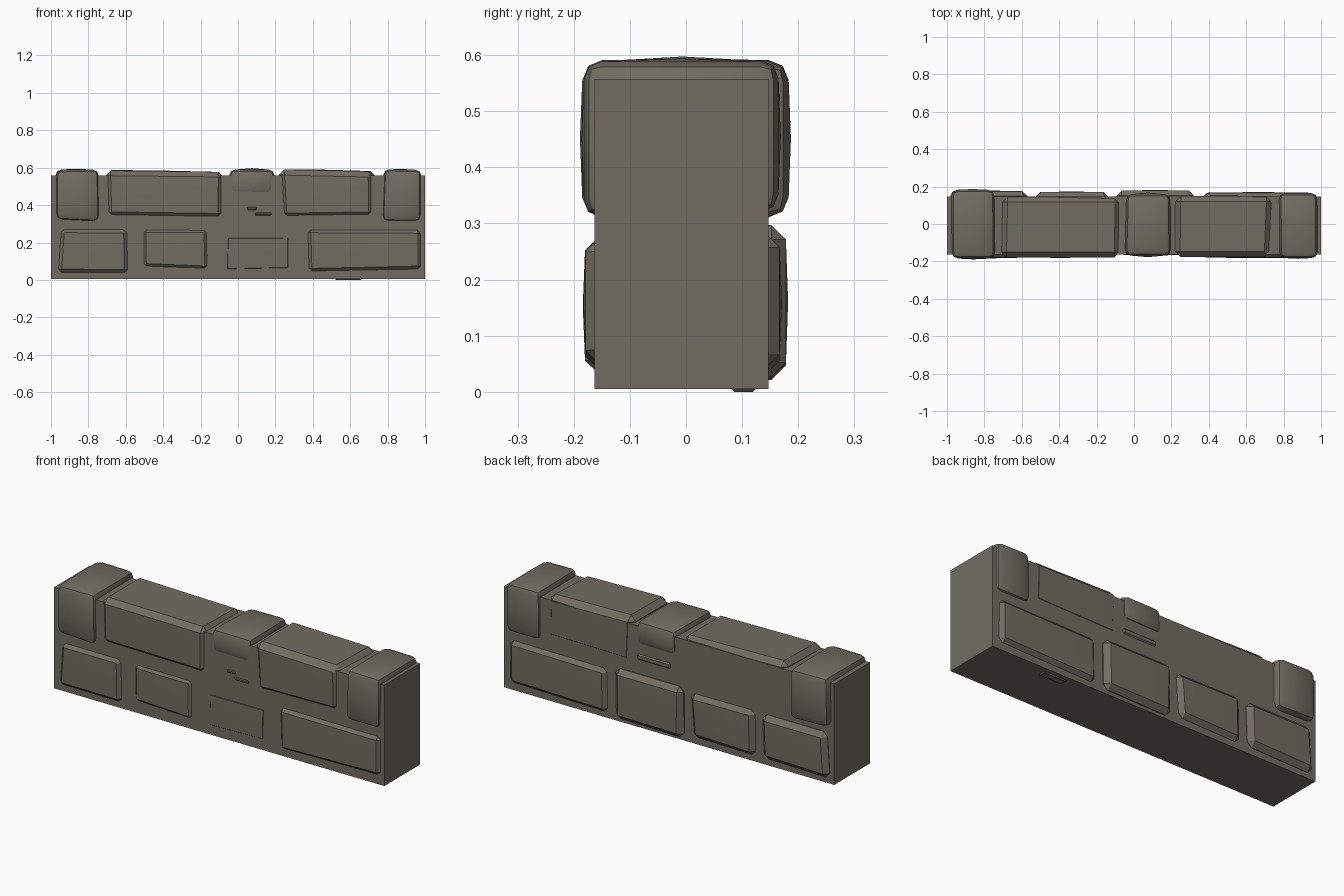
import bpy, bmesh, math, random
from mathutils import Vector

random.seed(4)

old = bpy.data.objects.get("Cube")
if old:
    bpy.data.objects.remove(old, do_unlink=True)

# One weathered stone colour
stone_mat = bpy.data.materials.new("grey_brown_stone")
stone_mat.use_nodes = True
colour = (0.165, 0.152, 0.124, 1)
stone_mat.diffuse_color = colour
bsdf = stone_mat.node_tree.nodes["Principled BSDF"]
bsdf.inputs["Base Color"].default_value = colour
bsdf.inputs["Roughness"].default_value = 0.9


def block(name, xs, ys, zs, chamfer=0, segments=1, bulge=0, jitter=0, slope=0):
    """Box with uneven corners, chamfered edges and gently swollen faces."""
    bm = bmesh.new()
    bmesh.ops.create_cube(bm, size=1)
    for v in bm.verts:
        right, top = v.co.x > 0, v.co.z > 0
        v.co = Vector((xs[right], ys[v.co.y > 0], zs[top]))
        v.co.x += random.uniform(-jitter, jitter)
        v.co.z += random.uniform(-jitter, jitter) * (0.4 if top else 1)
        if top and right:
            v.co.z += slope
    if chamfer:
        sides = bm.faces[:]
        bmesh.ops.bevel(bm, geom=bm.edges[:], offset=chamfer, segments=segments,
                        profile=0.5, affect='EDGES')
    if bulge:
        big = sorted(bm.faces, key=lambda f: -f.calc_area())[:6]
        bmesh.ops.poke(bm, faces=big, offset=bulge)
    bmesh.ops.recalc_face_normals(bm, faces=bm.faces[:])
    mesh = bpy.data.meshes.new(name)
    bm.to_mesh(mesh)
    bm.free()
    mesh.materials.append(stone_mat)
    obj = bpy.data.objects.new(name, mesh)
    bpy.context.collection.objects.link(obj)
    bpy.ops.object.select_all(action='DESELECT')
    obj.select_set(True)
    bpy.context.view_layer.objects.active = obj
    if chamfer:
        bpy.ops.object.shade_smooth_by_angle(angle=math.radians(32))
    return obj


FRONT, BACK = -0.163, 0.147

# Mortar core
block("wall_core", (-1, 1), (FRONT, BACK), (0.005, 0.557))

# Top course: stones running through the wall and rising above the core
block("top_stone_right_end", (-0.98, -0.745), (-0.185, 0.183), (0.315, 0.59),
      0.036, 2, 0.004, 0.008)
block("top_stone_long", (-0.71, -0.08), (-0.178, 0.145), (0.33, 0.586),
      0.027, 1, 0.003, 0.01, -0.008)
block("top_stone_middle", (-0.045, 0.195), (-0.169, 0.16), (0.455, 0.59),
      0.032, 2, 0.008, 0.006)
block("top_stone_wide", (0.225, 0.735), (-0.176, 0.149), (0.335, 0.593),
      0.03, 1, 0.003, 0.01, -0.015)
block("top_stone_left_end", (0.775, 0.982), (-0.182, 0.165), (0.315, 0.59),
      0.032, 2, 0.004, 0.006)

# Bottom course, front face
for name, xs, depth, zs in (
        ("right_end", (-0.96, -0.575), -0.18, (0.04, 0.28)),
        ("right_middle", (-0.51, -0.145), -0.175, (0.05, 0.28)),
        ("left_middle", (-0.07, 0.28), -0.165, (0.04, 0.25)),
        ("left_end", (0.37, 0.98), -0.179, (0.045, 0.275))):
    block("front_stone_" + name, xs, (depth, 0), zs, 0.026, 1, 0.004, 0.012)

# Bottom course, back face
for name, xs, depth, zs in (
        ("left_end", (0.36, 0.96), 0.167, (0.04, 0.28)),
        ("left_middle", (-0.1, 0.31), 0.178, (0.03, 0.295)),
        ("right_middle", (-0.53, -0.14), 0.17, (0.035, 0.285)),
        ("right_end", (-0.97, -0.575), 0.175, (0.035, 0.285))):
    block("back_stone_" + name, xs, (0, depth), zs, 0.026, 1, 0.004, 0.012)

# Chips of buried stone breaking through the mortar
block("front_chip_upper", (0.05, 0.1), (-0.167, 0), (0.375, 0.39), 0.004)
block("front_chip_lower", (0.09, 0.18), (-0.167, 0), (0.345, 0.36), 0.004)
block("back_chip", (-0.01, 0.19), (0, 0.153), (0.375, 0.405), 0.006)
block("underside_chip", (0.52, 0.66), (0.08, 0.125), (0, 0.1), 0.006)
